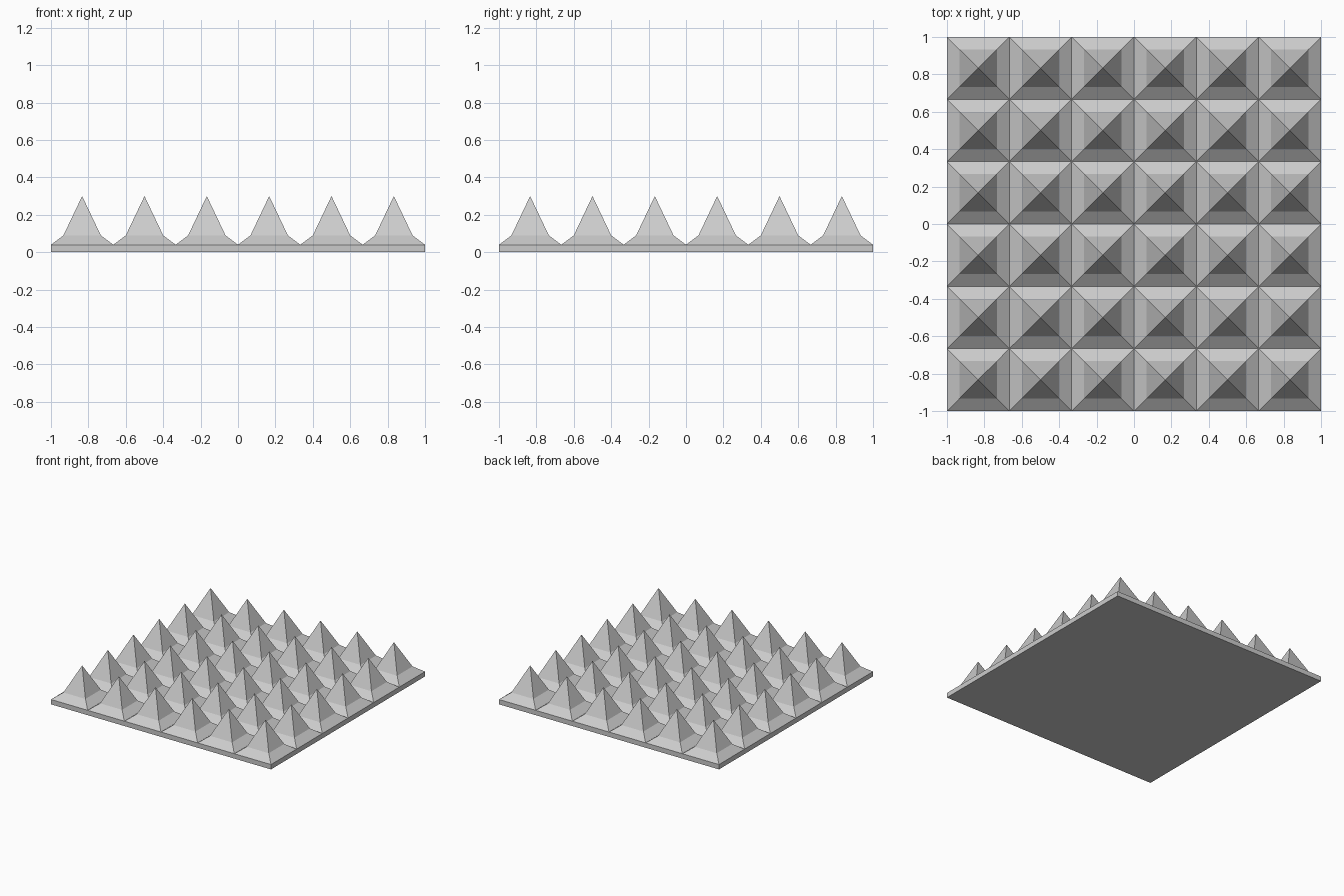
import bpy
import bmesh

if "Cube" in bpy.data.objects:
    bpy.data.objects.remove(bpy.data.objects["Cube"])

CELLS = 6            # spikes per side
BASE_Z = 0.04        # plate thickness
SHOULDER_Z = 0.09    # height where the slope steepens
SHOULDER_HALF = 0.10
PEAK_Z = 0.30

bm = bmesh.new()

# Top of the plate, one square per spike
bmesh.ops.create_grid(bm, x_segments=CELLS, y_segments=CELLS, size=1.0)
bmesh.ops.translate(bm, verts=bm.verts, vec=(0, 0, BASE_Z))
cells = list(bm.faces)

# Plate sides and flat underside
rim = [e for e in bm.edges if e.is_boundary]
ext = bmesh.ops.extrude_edge_only(bm, edges=rim)["geom"]
for v in ext:
    if isinstance(v, bmesh.types.BMVert):
        v.co.z = 0.0
bottom = [e for e in bm.edges if e.is_boundary]
bmesh.ops.contextual_create(bm, geom=bottom)
bmesh.ops.recalc_face_normals(bm, faces=bm.faces)

# Shallow skirt around each spike, then the steep pyramid
bmesh.ops.inset_individual(bm, faces=cells, thickness=1 / CELLS - SHOULDER_HALF,
                           use_even_offset=True)
for f in cells:
    for v in f.verts:
        v.co.z = SHOULDER_Z
peaks = bmesh.ops.poke(bm, faces=cells)["verts"]
for v in peaks:
    v.co.z = PEAK_Z

bmesh.ops.recalc_face_normals(bm, faces=bm.faces)
mesh = bpy.data.meshes.new("spiked_panel")
bm.to_mesh(mesh)
bm.free()
bpy.context.collection.objects.link(bpy.data.objects.new("spiked_panel", mesh))
